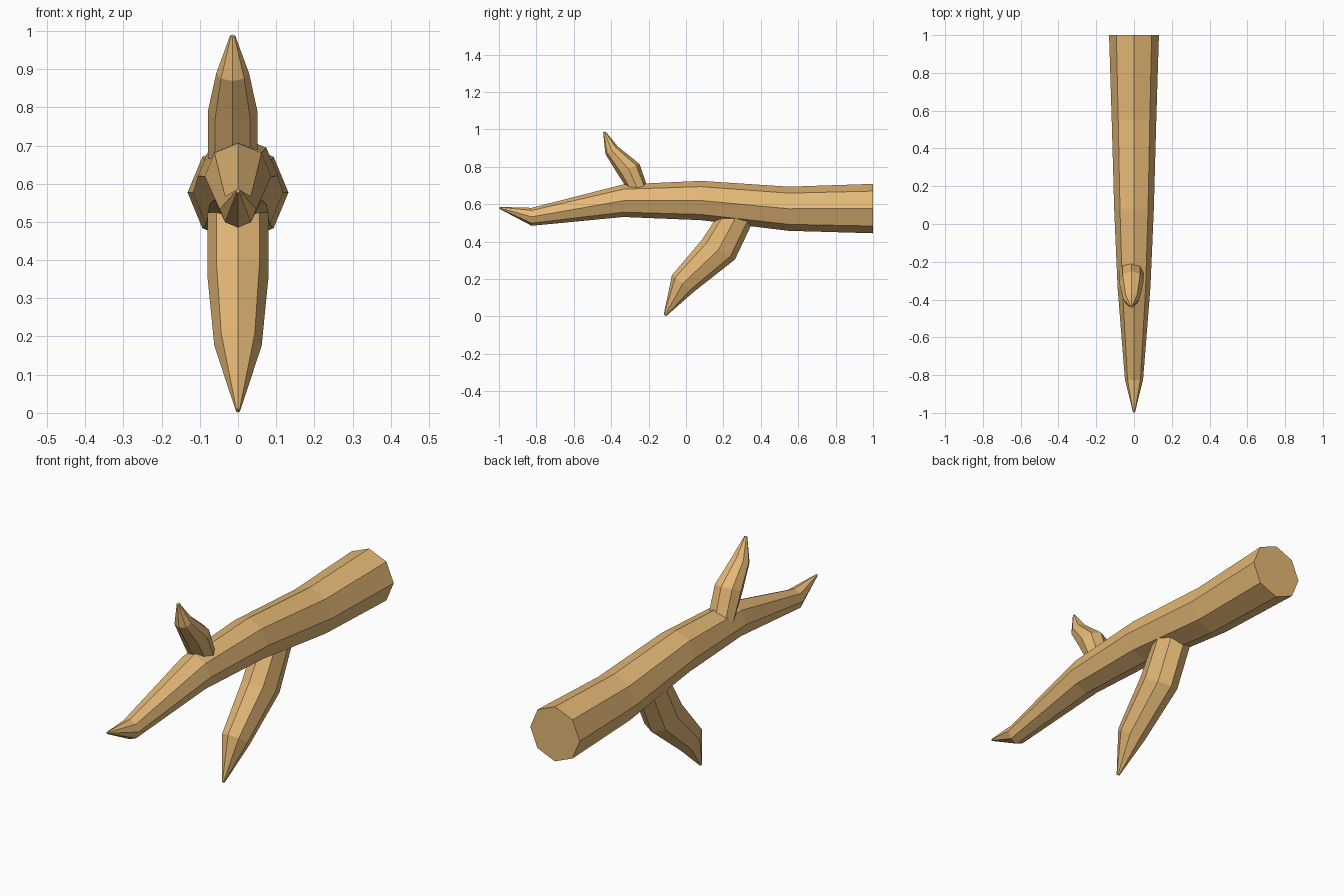
import bpy, bmesh, math
from mathutils import Vector

if "Cube" in bpy.data.objects:
    bpy.data.objects.remove(bpy.data.objects["Cube"])

SIDES = 8
bark = bpy.data.materials.new("bark")
bark.diffuse_color = (0.78, 0.48, 0.18, 1)
bark.use_nodes = True
bark.node_tree.nodes["Principled BSDF"].inputs["Base Color"].default_value = bark.diffuse_color


def limb(name, x, rings):
    """Loft octagons; each ring is (centre y, centre z, half width in x, half axis y, half axis z)."""
    bm = bmesh.new()
    loops = []
    for y, z, rx, ay, az in rings:
        loop = []
        for i in range(SIDES):
            a = 2 * math.pi * i / SIDES
            c, s = math.cos(a), math.sin(a)
            loop.append(bm.verts.new(Vector((x + rx * c, y + ay * s, z + az * s))))
        loops.append(loop)
    for lo, hi in zip(loops, loops[1:]):
        for i in range(SIDES):
            j = (i + 1) % SIDES
            bm.faces.new((lo[i], lo[j], hi[j], hi[i]))
    bm.faces.new(loops[0])
    bm.faces.new(loops[-1])
    bmesh.ops.recalc_face_normals(bm, faces=bm.faces)
    mesh = bpy.data.meshes.new(name)
    bm.to_mesh(mesh)
    bm.free()
    mesh.materials.append(bark)
    obj = bpy.data.objects.new(name, mesh)
    bpy.context.collection.objects.link(obj)
    return obj


# Main branch: upright rings along y, tapering to the front tip
spine = [(1.0, 0.577, 0.132), (0.55, 0.576, 0.118), (0.08, 0.62, 0.105),
         (-0.335, 0.619, 0.087), (-0.825, 0.533, 0.048), (-0.998, 0.581, 0.005)]
limb("main_branch", 0, [(y, z, r, 0, r) for y, z, r in spine])

# Lower twig: starts under the main branch and points down and forward
limb("lower_twig", 0, [
    (0.263, 0.525, 0.08, 0.103, 0.0),
    (0.174, 0.358, 0.08, 0.088, -0.053),
    (-0.017, 0.176, 0.062, 0.058, -0.045),
    (-0.113, 0.006, 0.006, 0.006, -0.005),
])

# Upper twig: short, slightly off centre
limb("upper_twig", -0.014, [
    (-0.25, 0.665, 0.065, 0.054, 0.0),
    (-0.307, 0.789, 0.065, 0.058, 0.027),
    (-0.398, 0.889, 0.043, 0.033, 0.02),
    (-0.437, 0.987, 0.007, 0.006, 0.003),
])
